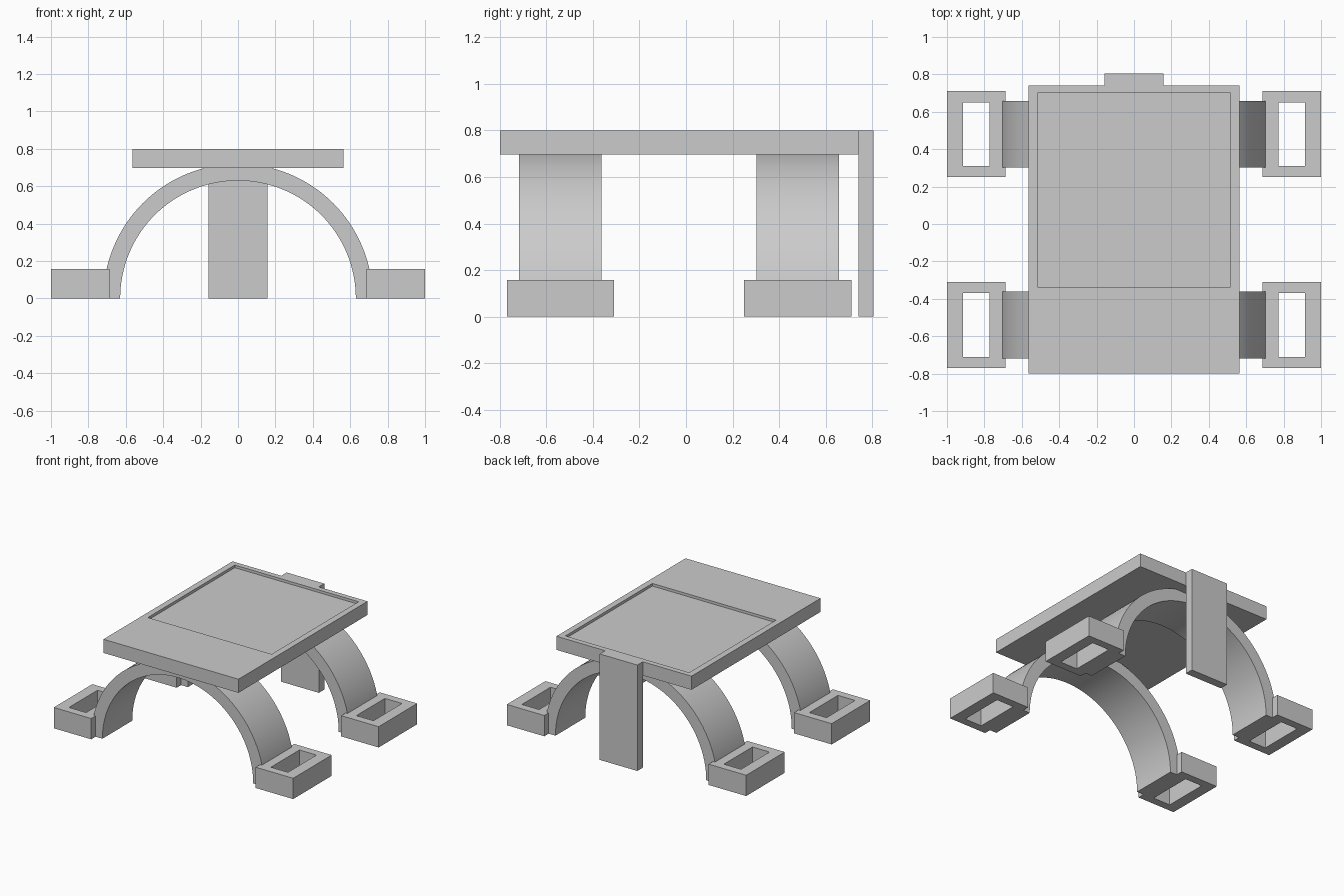
import bpy
import bmesh
import math

cube = bpy.data.objects.get("Cube")
if cube:
    bpy.data.objects.remove(cube, do_unlink=True)

grey = bpy.data.materials.new("plain grey")
grey.use_nodes = True
COLOUR = (0.6, 0.6, 0.6, 1)
grey.diffuse_color = COLOUR
grey.node_tree.nodes["Principled BSDF"].inputs["Base Color"].default_value = COLOUR


def finish(name, bm):
    bmesh.ops.recalc_face_normals(bm, faces=bm.faces)
    mesh = bpy.data.meshes.new(name)
    bm.to_mesh(mesh)
    bm.free()
    mesh.materials.append(grey)
    obj = bpy.data.objects.new(name, mesh)
    bpy.context.collection.objects.link(obj)
    return obj


def box(x, y, z):
    """Box from (low, high) ranges."""
    bm = bmesh.new()
    bmesh.ops.create_cube(bm, size=1)
    for v in bm.verts:
        v.co = [r[0] if c < 0 else r[1] for r, c in zip((x, y, z), v.co)]
    return bm


def inset_rect(bm, direction, x, y):
    """Inset the top or bottom face to the given rectangle and return it."""
    bm.normal_update()
    face = next(f for f in bm.faces if f.normal.z * direction > 0.9)
    cx, cy = face.calc_center_median().xy
    bmesh.ops.inset_individual(bm, faces=[face], thickness=0.01)
    for v in face.verts:
        v.co.x = x[0] if v.co.x < cx else x[1]
        v.co.y = y[0] if v.co.y < cy else y[1]
    return face


# Platform with a shallow rectangular recess in its top
bm = box((-0.564, 0.564), (-0.80, 0.74), (0.697, 0.80))
panel = inset_rect(bm, 1, (-0.517, 0.517), (-0.337, 0.70))
floor = bmesh.ops.extrude_discrete_faces(bm, faces=[panel])["faces"][0]
for v in floor.verts:
    v.co.z -= 0.02
finish("platform", bm)

# Flat upright at the back
finish("back_support", box((-0.157, 0.157), (0.74, 0.805), (0, 0.80)))


# Half-ring arches
def arch(name, y0, y1, inner=0.63, outer=0.72, steps=64):
    bm = bmesh.new()
    angles = [math.pi * i / steps for i in range(steps + 1)]
    ring = [(outer, a) for a in angles] + [(inner, a) for a in reversed(angles)]
    verts = [bm.verts.new((r * math.cos(a), y0, r * math.sin(a))) for r, a in ring]
    face = bm.faces.new(verts)
    new = bmesh.ops.extrude_face_region(bm, geom=[face])["geom"]
    for v in new:
        if isinstance(v, bmesh.types.BMVert):
            v.co.y = y1
    obj = finish(name, bm)
    bpy.ops.object.select_all(action="DESELECT")
    obj.select_set(True)
    bpy.context.view_layer.objects.active = obj
    bpy.ops.object.shade_smooth_by_angle(angle=math.radians(30))


# Feet: blocks with a rectangular hole right through
def foot(name, side, yc):
    xs = sorted((side * 0.687, side * 1.0))
    hole_x = sorted((side * 0.772, side * 0.915))
    hole_y = (yc - 0.17, yc + 0.17)
    bm = box(xs, (yc - 0.23, yc + 0.23), (0, 0.157))
    ends = [inset_rect(bm, d, hole_x, hole_y) for d in (1, -1)]
    edges = [e for f in ends for e in f.edges]
    bmesh.ops.delete(bm, geom=ends, context="FACES_ONLY")
    bmesh.ops.bridge_loops(bm, edges=edges)
    finish(name, bm)


for place, yc in (("front", -0.54), ("back", 0.48)):
    arch(place + "_arch", yc - 0.178, yc + 0.178)
    for side_name, side in (("left", 1), ("right", -1)):
        foot(f"{place}_{side_name}_foot", side, yc)
